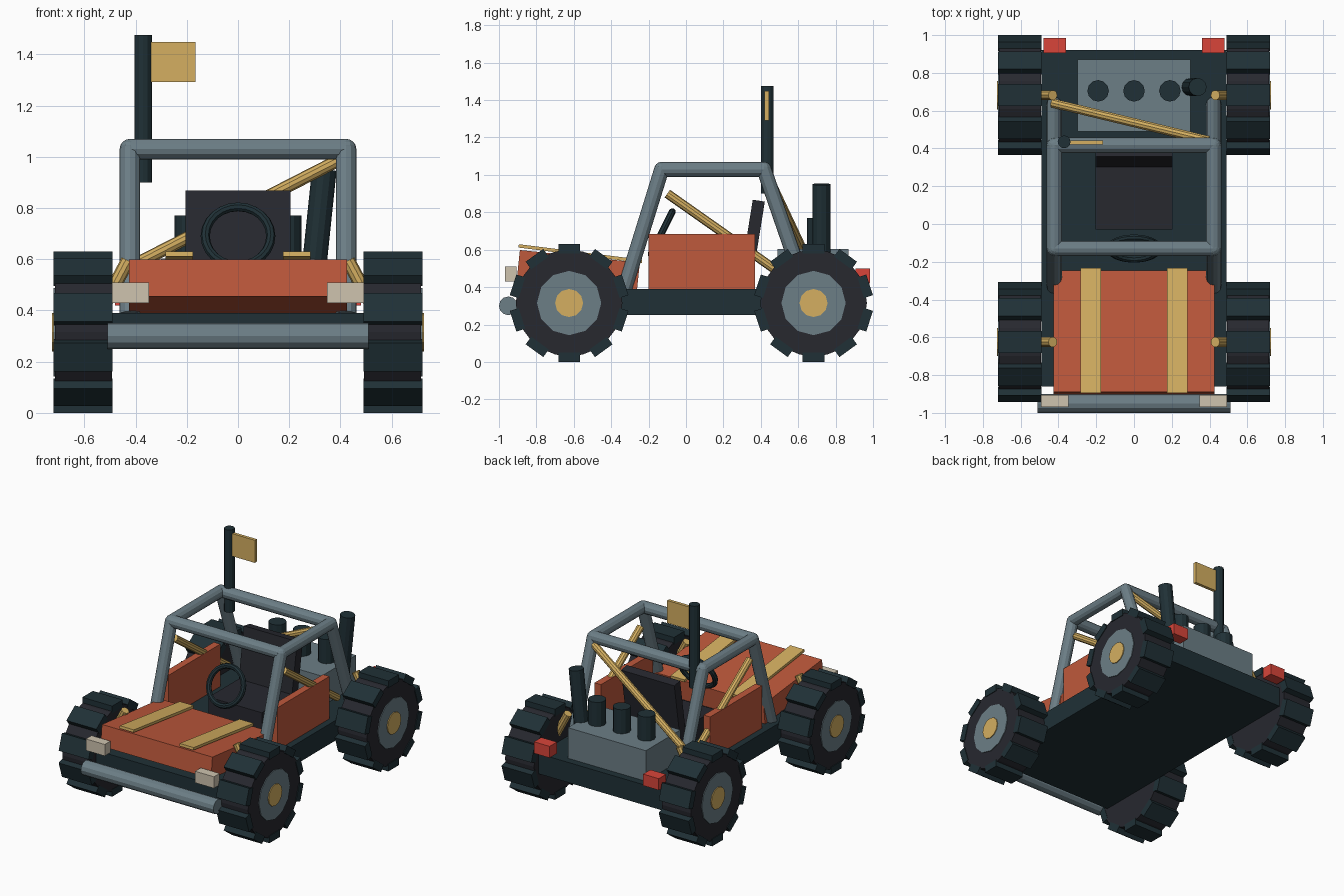
import bpy, bmesh, math
from mathutils import Vector, Matrix

if "Cube" in bpy.data.objects:
    bpy.data.objects.remove(bpy.data.objects["Cube"])


def material(name, rgb):
    m = bpy.data.materials.new(name)
    m.diffuse_color = (*rgb, 1)
    m.use_nodes = True
    m.node_tree.nodes["Principled BSDF"].inputs["Base Color"].default_value = m.diffuse_color
    return m


TEAL = material("dark_teal", (0.014, 0.03, 0.037))
RUBBER = material("rubber", (0.02, 0.021, 0.028))
STEEL = material("steel", (0.15, 0.21, 0.24))
RUST = material("orange_paint", (0.52, 0.10, 0.045))
GOLD = material("gold_paint", (0.66, 0.43, 0.12))
CREAM = material("cream_lamp", (0.62, 0.55, 0.43))
RED = material("red_lamp", (0.69, 0.06, 0.042))


def finish(name, bm, mat):
    me = bpy.data.meshes.new(name)
    bm.to_mesh(me)
    bm.free()
    me.materials.append(mat)
    ob = bpy.data.objects.new(name, me)
    bpy.context.collection.objects.link(ob)
    return ob


def add_box(bm, center, size, tilt=0.0):
    # tilt is a rotation about the x axis
    mat = Matrix.Translation(center) @ Matrix.Rotation(tilt, 4, 'X') @ Matrix.Diagonal((*size, 1))
    bmesh.ops.create_cube(bm, size=1, matrix=mat)


def box(name, center, size, mat, tilt=0.0):
    bm = bmesh.new()
    add_box(bm, center, size, tilt)
    return finish(name, bm, mat)


def add_rod(bm, a, b, r, sides=12):
    a, b = Vector(a), Vector(b)
    d = b - a
    mat = Matrix.Translation((a + b) / 2) @ d.to_track_quat('Z', 'Y').to_matrix().to_4x4()
    bmesh.ops.create_cone(bm, cap_ends=True, segments=sides, radius1=r, radius2=r,
                          depth=d.length, matrix=mat)


def rod(name, a, b, r, mat, sides=12):
    bm = bmesh.new()
    add_rod(bm, a, b, r, sides)
    return finish(name, bm, mat)


# Chassis and front bumper
box("chassis", (0, 0.03, 0.32), (0.98, 1.78, 0.14), TEAL)
rod("front_bumper", (-0.51, -0.95, 0.30), (0.51, -0.95, 0.30), 0.05, STEEL)

# Sloping hood with two stripes
box("hood", (0, -0.575, 0.4925), (0.85, 0.645, 0.145), RUST, -0.105)
for side, s in (("left", -1), ("right", 1)):
    box(f"hood_stripe_{side}", (s * 0.23, -0.565, 0.579), (0.108, 0.665, 0.018), GOLD, -0.125)

# Wheels: tyre, lugs, hub, cap, plus a suspension strut each
LUGS = 10
R = 0.315
for end, y in (("front", -0.625), ("rear", 0.682)):
    for side, s in (("left", -1), ("right", 1)):
        tag = f"{end}_{side}"
        c = Vector((0, y, R))

        def at(x):
            return c + Vector((s * x, 0, 0))
        rod(f"tyre_{tag}", at(0.492), at(0.715), 0.285, RUBBER, 24)
        bm = bmesh.new()
        for i in range(LUGS):
            a = i * 2 * math.pi / LUGS
            mid = R - 0.025
            add_box(bm, (s * 0.605, y - mid * math.sin(a), R + mid * math.cos(a)),
                    (0.23, 0.116, 0.05), a)
        finish(f"tyre_lugs_{tag}", bm, TEAL)
        rod(f"hub_{tag}", at(0.60), at(0.720), 0.172, STEEL, 12)
        rod(f"hub_cap_{tag}", at(0.65), at(0.726), 0.075, GOLD, 12)
        rod(f"strut_{tag}", (s * 0.43, y, 0.595), (s * 0.55, y, 0.37), 0.027, GOLD, 10)

# Lamps and side panels
for side, s in (("left", -1), ("right", 1)):
    box(f"headlight_{side}", (s * 0.42, -0.937, 0.47), (0.145, 0.062, 0.08), CREAM)
    box(f"tail_light_{side}", (s * 0.42, 0.945, 0.46), (0.12, 0.08, 0.08), RED)
    box(f"side_panel_{side}", (s * 0.42, 0.085, 0.5375), (0.05, 0.57, 0.295), RUST)

# Roll cage: posts, rails, cross bars and round joints
path = [(-0.33, 0.385), (-0.13, 1.03), (0.417, 1.03), (0.635, 0.40)]
bm = bmesh.new()
for s in (-1, 1):
    pts = [(s * 0.422, y, z) for y, z in path]
    for a, b in zip(pts, pts[1:]):
        add_rod(bm, a, b, 0.04)
    for p in pts[1:3]:
        bmesh.ops.create_uvsphere(bm, u_segments=12, v_segments=8, radius=0.04,
                                  matrix=Matrix.Translation(p))
for y, z in path[1:3]:
    add_rod(bm, (-0.422, y, z), (0.422, y, z), 0.04)
finish("roll_cage", bm, STEEL)

# Gold braces on both sides and across the back
for side, s in (("left", -1), ("right", 1)):
    rod(f"side_brace_{side}", (s * 0.42, -0.10, 0.90), (s * 0.42, 0.49, 0.485), 0.025, GOLD, 10)
rod("rear_brace", (-0.43, 0.64, 0.565), (0.40, 0.44, 0.99), 0.025, GOLD, 10)

# Seat and steering wheel
box("seat_cushion", (0, 0.155, 0.455), (0.41, 0.37, 0.13), RUBBER)
box("seat_back", (0, 0.355, 0.65), (0.41, 0.065, 0.43), RUBBER, -0.16)
bpy.ops.mesh.primitive_torus_add(location=(0, -0.13, 0.69), rotation=(1.107, 0, 0),
                                 major_radius=0.128, minor_radius=0.018,
                                 major_segments=24, minor_segments=8)
wheel = bpy.context.object
wheel.name = "steering_wheel"
wheel.data.materials.append(TEAL)

# Engine with three stacks and an exhaust
box("engine_block", (0, 0.68, 0.495), (0.60, 0.38, 0.215), STEEL)
for i in (-1, 0, 1):
    rod(f"engine_stack_{i + 2}", (i * 0.19, 0.705, 0.58), (i * 0.19, 0.705, 0.77), 0.057, TEAL)
rod("exhaust_pipe", (0.29, 0.725, 0.50), (0.337, 0.725, 0.95), 0.048, TEAL)

# Flag and pole
rod("flag_pole", (-0.37, 0.435, 0.90), (-0.37, 0.435, 1.475), 0.034, TEAL)
box("flag", (-0.255, 0.432, 1.37), (0.18, 0.022, 0.157), GOLD)
